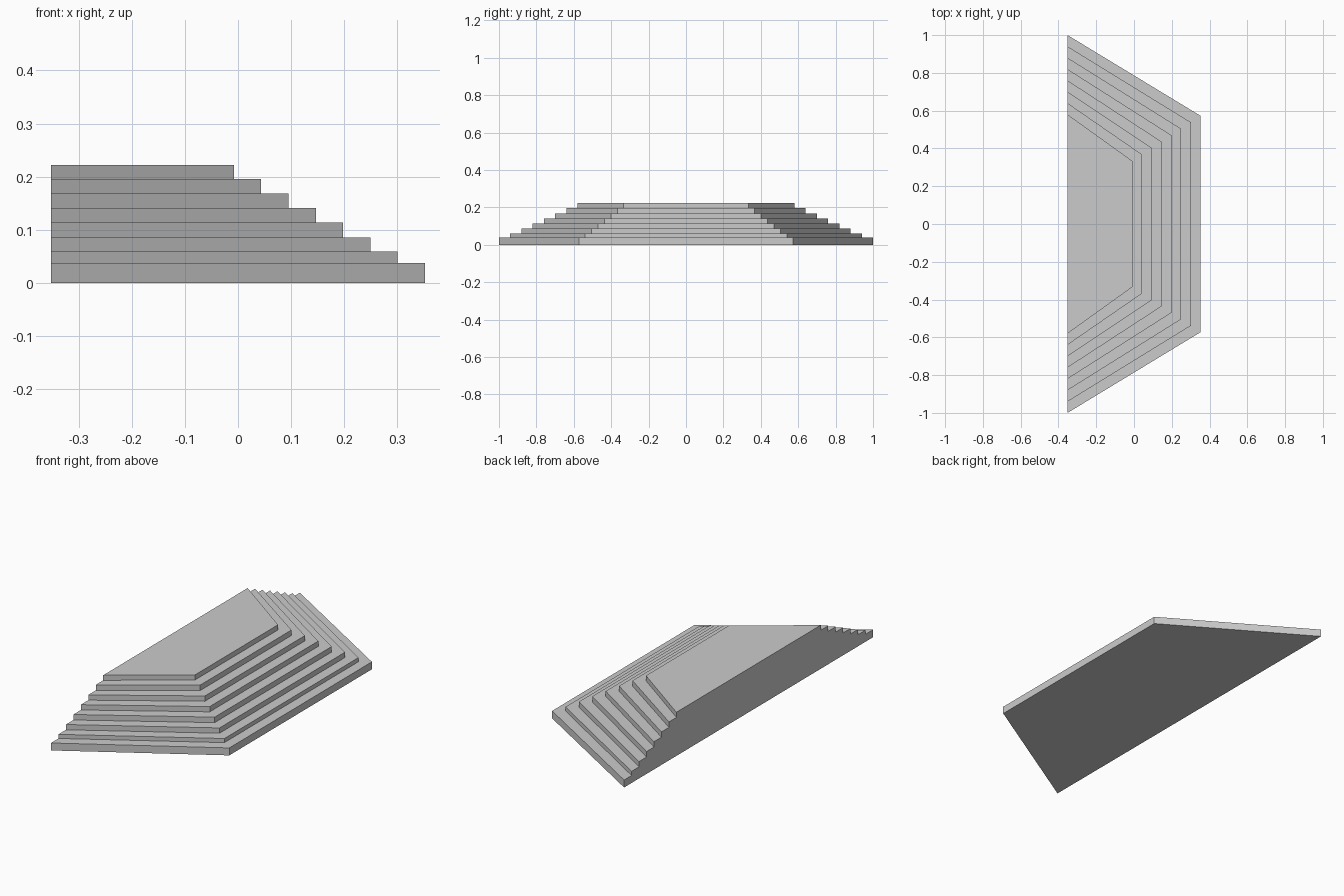
import bpy, bmesh

if "Cube" in bpy.data.objects:
    bpy.data.objects.remove(bpy.data.objects["Cube"])

STEPS = 8
levels = [0, 0.038, 0.059, 0.086, 0.114, 0.141, 0.168, 0.196, 0.222]
BACK_X = -0.352

bm = bmesh.new()


def outline(step, z):
    """Open half-hexagon outline of one step, from back corner to back corner."""
    back_y = 1 - 0.06 * step
    front_y = 0.573 - 0.0343 * step
    front_x = 0.352 - 0.0514 * step
    points = [(BACK_X, -back_y), (front_x, -front_y), (front_x, front_y), (BACK_X, back_y)]
    return [bm.verts.new((x, y, z)) for x, y in points]


# bottom and top outline of every step
rings = []
for i in range(STEPS):
    rings += [outline(i, levels[i]), outline(i, levels[i + 1])]

# risers and treads
for low, high in zip(rings, rings[1:]):
    for k in range(3):
        bm.faces.new((low[k], low[k + 1], high[k + 1], high[k]))

# underside, top platform and flat stepped back wall
bm.faces.new(rings[0][::-1])
bm.faces.new(rings[-1])
bm.faces.new([r[0] for r in rings] + [r[3] for r in reversed(rings)])
bmesh.ops.recalc_face_normals(bm, faces=bm.faces)

mesh = bpy.data.meshes.new("stepped_platform")
bm.to_mesh(mesh)
bm.free()
bpy.context.collection.objects.link(bpy.data.objects.new("stepped_platform", mesh))
